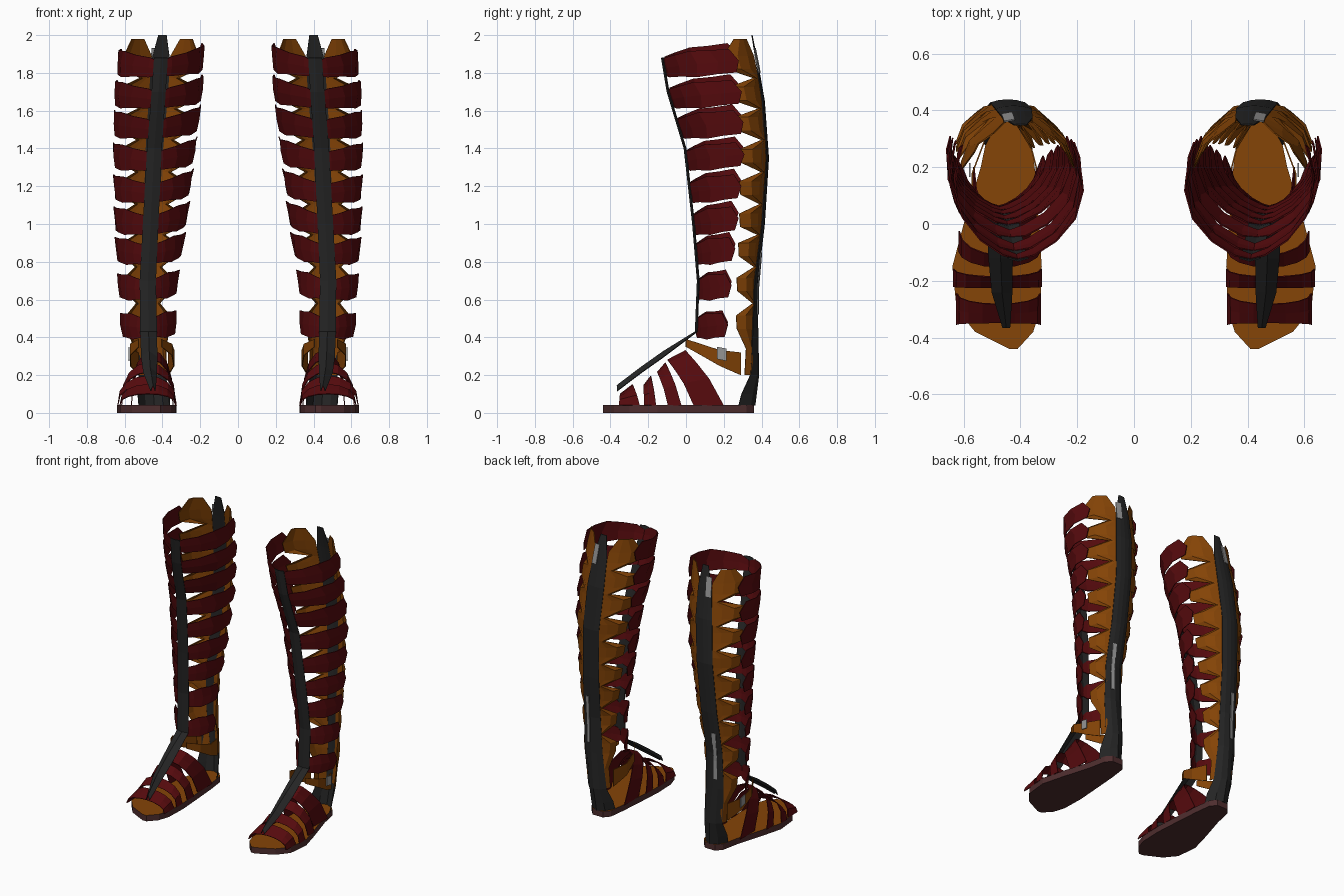
import bpy, bmesh
from math import sin, cos, pi, radians, copysign

cube = bpy.data.objects.get("Cube")
if cube:
    bpy.data.objects.remove(cube, do_unlink=True)


def material(name, rgb):
    m = bpy.data.materials.new(name)
    m.use_nodes = True
    m.diffuse_color = (*rgb, 1)
    m.node_tree.nodes["Principled BSDF"].inputs["Base Color"].default_value = (*rgb, 1)
    return m


RED = material("dark red leather", (0.09, 0.003, 0.004))
TAN = material("orange brown leather", (0.235, 0.058, 0.002))
BLACK = material("charcoal leather", (0.018, 0.018, 0.018))
SOLE = material("dark brown rubber", (0.075, 0.026, 0.027))
METAL = material("grey metal", (0.30, 0.30, 0.30))

# Leg cross-sections: height, front y, back y, inner x, outer x
LEG = [(0.0, .05, .35, .36, .52), (0.2, .05, .375, .36, .55), (0.45, .06, .37, .36, .59),
       (0.7, .07, .37, .35, .605), (1.0, .045, .405, .30, .625), (1.4, 0, .43, .25, .635),
       (1.7, -.09, .40, .21, .63), (2.0, -.14, .34, .20, .60)]


def interp(table, v):
    for a, b in zip(table, table[1:]):
        if v <= b[0]:
            t = (v - a[0]) / (b[0] - a[0])
            return [p + (q - p) * t for p, q in zip(a[1:], b[1:])]
    return table[-1][1:]


def leg(z, deg, off=0):
    """Point on the leg, pointed at the shin; 0 degrees is the front, 180 the back."""
    yf, yb, xi, xo = interp(LEG, z)
    a = radians(deg)
    reach = sin(a) if abs(deg) > 90 else copysign(abs(sin(a)) ** 1.45, a)
    return ((xi + xo) / 2 + ((xo - xi) / 2 + off) * reach,
            (yf + yb) / 2 - ((yb - yf) / 2 + off) * cos(a), z)


def make(name, side, verts, faces, mats, thickness=0.005):
    bm = bmesh.new()
    vs = [bm.verts.new((x * side, y, z)) for x, y, z in verts]
    for f in faces:
        bm.faces.new([vs[i] for i in f])
    bmesh.ops.recalc_face_normals(bm, faces=bm.faces)
    mesh = bpy.data.meshes.new(name)
    bm.to_mesh(mesh)
    bm.free()
    for m in mats:
        mesh.materials.append(m)
    ob = bpy.data.objects.new(("left_" if side > 0 else "right_") + name, mesh)
    bpy.context.collection.objects.link(ob)
    if thickness:
        mod = ob.modifiers.new("thickness", "SOLIDIFY")
        mod.thickness = thickness
        mod.offset = 0
    return ob


def sheet(name, side, rows, mat):
    """Leather sheet lofted through rows of equal length."""
    n = len(rows[0])
    faces = [(r * n + c, r * n + c + 1, (r + 1) * n + c + 1, (r + 1) * n + c)
             for r in range(len(rows) - 1) for c in range(n - 1)]
    make(name, side, [p for row in rows for p in row], faces, [mat])


# Half outline widths of the sole: y, inner x, outer x
OUTLINE = [(-.44, .41, .44), (-.38, .355, .56), (-.30, .33, .625), (-.15, .325, .64),
           (0, .335, .60), (.2, .35, .54), (.32, .365, .515), (.36, .40, .48)]
STRAPS = [.47, .67, .855, 1.01, 1.18, 1.35, 1.52, 1.68, 1.845]


def build_sole(side):
    ring = [(xo, y) for y, xi, xo in OUTLINE] + [(xi, y) for y, xi, xo in reversed(OUTLINE)]
    n = len(ring)
    verts = [(x, y, z) for z in (0.0, .042) for x, y in ring]
    faces = [(i, (i + 1) % n, n + (i + 1) % n, n + i) for i in range(n)]
    faces += [tuple(range(n)), tuple(range(n, 2 * n))]
    ob = make("sole", side, verts, faces, [SOLE, TAN], 0)
    for p in ob.data.polygons:      # insole on the upper face
        p.material_index = int(p.normal.z > .9)


def build_leg_strap(side, i, zc):
    """Strap around the front and sides, rising and flaring to cut ends."""
    reach = 92 + 32 * (zc - .47) / 1.36
    low, mid, high = [], [], []
    for k in range(-5, 6):
        t = abs(k) / 5
        s = 1 if k > 0 else -1
        half = .032 + .032 * sin(pi * min(1, t * .72)) + .006 * (k % 2)
        z = zc - .025 + (.045 if s > 0 else .075) * t * min(1, zc)
        off = .003 + .022 * t * t
        low.append(leg(z - half, s * t * (reach - 5), off))
        mid.append(leg(z, s * t * reach, off + .006))
        high.append(leg(z + half, s * t * (reach - 10), off + .006))
    sheet(f"leg_strap_{i}", side, [low, mid, high], RED)


def build_foot_strap(side, i, y_low, y_top, z_top, width):
    """Arched strap, broad at the sole and narrower over the instep."""
    rows = []
    for e in (-1, 0, 1):
        row = []
        for k in range(9):
            a = pi * k / 8
            y = y_low + (y_top - y_low) * sin(a) + e * width * (1 - .4 * sin(a))
            xi, xo = interp(OUTLINE, y_low)
            bulge = sin(a) ** .75
            row.append(((xi + xo) / 2 - (xo - xi) / 2 * cos(a), y,
                        .04 + (z_top - .04 + e * .025) * bulge))
        rows.append(row)
    sheet(f"foot_strap_{i}", side, rows, RED)


def build_back_panels(side):
    """Calf panels with teeth reaching forward under every strap."""
    edges = [(.2, 126), (.34, 130)]
    for a, b in zip(STRAPS, STRAPS[1:] + [1.98]):
        edges += [(a - .025, 110), (a + .045, 108), ((a + .02 + b) / 2, 150)]
    edges[-1] = (1.98, 128)
    for name, s in (("outer", 1), ("inner", -1)):
        rows = []
        for z, e in edges:
            back = 152 if z > 1.9 else 166      # notch beside the back strip at the top
            rows.append([leg(z, s * (back + (e - back) * c / 3), .003 + .006 * (c == 2))
                         for c in range(4)])
        sheet(name + "_calf_panel", side, rows, TAN)


def build_back_strip(side):
    spread = [(.04, 62), (.1, 58), (.2, 42), (.45, 33), (.7, 27), (1.0, 21), (1.35, 18),
              (1.65, 17), (1.85, 14), (2.0, 6)]
    rows = [[leg(z, 180 + w * c / 2, .01) for c in range(-2, 3)] for z, w in spread]
    sheet("back_strip", side, rows, BLACK)
    for name, heights in (("lower_zip", (.52, .65, .85)), ("upper_zip", (1.8, 1.85, 1.93))):
        sheet(name, side, [[leg(z, 171 + d, .014) for d in (-5, 5)] for z in heights], METAL)


def build_front_strip(side):
    # Shin strip, then the tongue running down to the toes
    rows = []
    for z in (1.88, 1.7, 1.4, 1.0, .7, .43):
        x, y, _ = leg(z, 0, .01)
        w = .036 + .008 * (1.88 - z) / 1.45
        rows.append([(x - w, y + .01, z), (x, y, z), (x + w, y + .01, z)])
    for x, y, z, w in ((.47, -.12, .325, .042), (.465, -.24, .24, .035), (.45, -.365, .145, .012)):
        rows.append([(x - w, y, z - .03), (x, y, z), (x + w, y, z - .03)])
    sheet("front_strip", side, rows, BLACK)


def build_ankle(side):
    # Slanted bands widening from the instep to the heel panel
    for name, s in (("outer", 1), ("inner", -1)):
        path = [(.06, 0, .37, .02), (.11, .08, .335, .03), (.115, .18, .29, .042), (.08, .29, .26, .06)]
        rows = [[(.465 - y * .06 + s * w, y, z + e * h) for w, y, z, h in path] for e in (-1, 1)]
        sheet(name + "_ankle_band", side, rows, TAN)
    x, y, z = .465 + .113, .19, .32
    sheet("ankle_buckle", side, [[(x, y - .025, z + e), (x, y + .025, z + e - .01)]
                                 for e in (-.035, .03)], METAL)


FOOT = [(-.30, -.315, .125, .055), (-.19, -.205, .17, .032), (-.06, -.13, .24, .036),
        (.12, -.05, .305, .08)]

for side in (1, -1):
    build_sole(side)
    for i, zc in enumerate(STRAPS):
        build_leg_strap(side, i + 1, zc)
    for i, spec in enumerate(FOOT):
        build_foot_strap(side, i + 1, *spec)
    build_back_panels(side)
    build_back_strip(side)
    build_front_strip(side)
    build_ankle(side)
